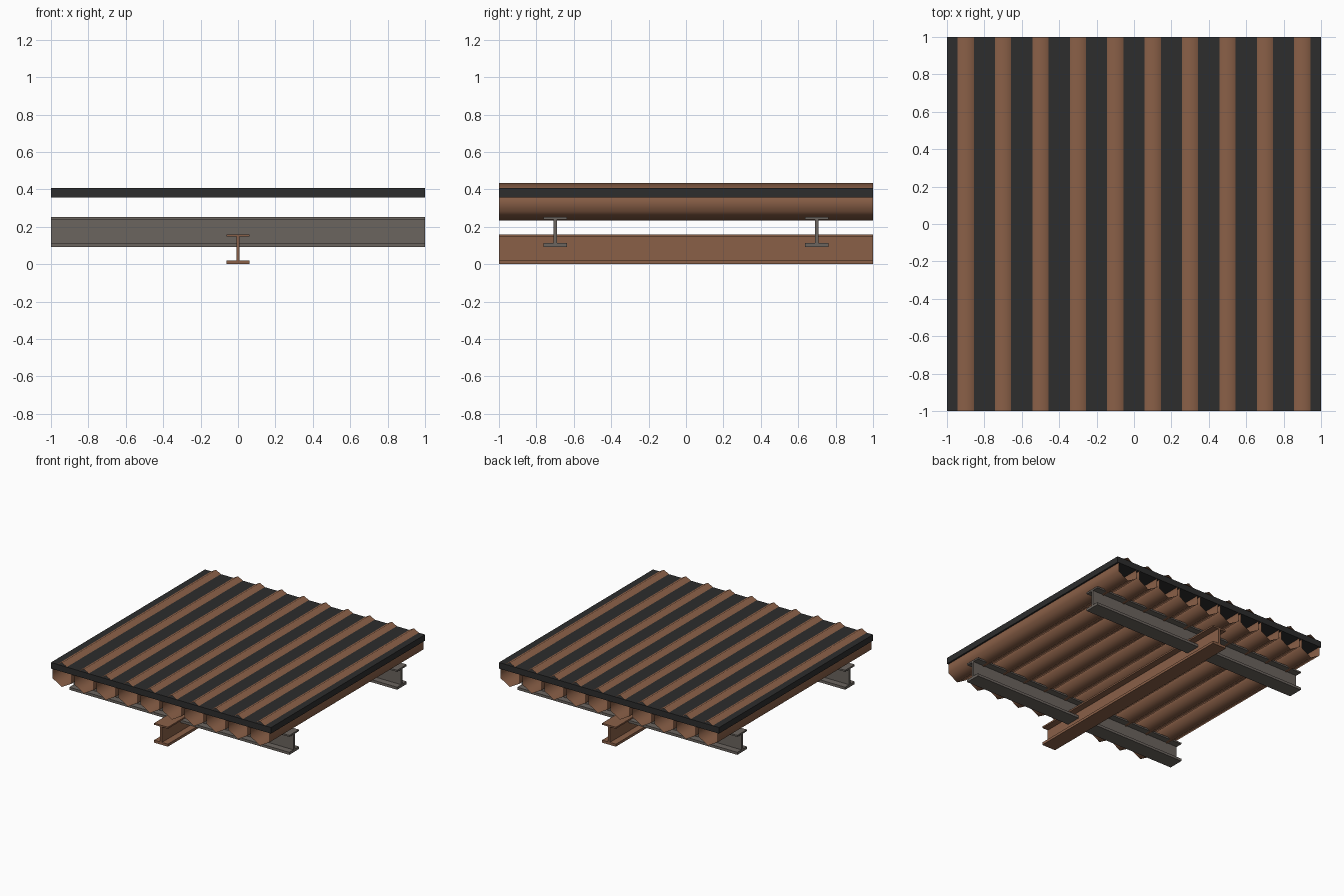
import bpy, bmesh, math
from mathutils import Matrix

if "Cube" in bpy.data.objects:
    bpy.data.objects.remove(bpy.data.objects["Cube"])


def material(name, rgb):
    m = bpy.data.materials.new(name)
    m.diffuse_color = (*rgb, 1.0)
    m.use_nodes = True
    m.node_tree.nodes["Principled BSDF"].inputs["Base Color"].default_value = m.diffuse_color
    return m


RUST = material("rust_brown", (0.255, 0.117, 0.064))
STEEL = material("warm_grey_steel", (0.147, 0.128, 0.113))
DARK = material("charcoal", (0.026, 0.026, 0.026))


def finish(name, bm, mat):
    mesh = bpy.data.meshes.new(name)
    bm.to_mesh(mesh)
    bm.free()
    mesh.materials.append(mat)
    ob = bpy.data.objects.new(name, mesh)
    bpy.context.collection.objects.link(ob)
    return ob


def extrude_along_y(name, profile, mat, capped=True, smooth=False):
    """Sweep a closed (x, z) profile from y = -1 to y = 1."""
    bm = bmesh.new()
    front = [bm.verts.new((x, -1, z)) for x, z in profile]
    back = [bm.verts.new((x, 1, z)) for x, z in profile]
    n = len(profile)
    for i in range(n):
        j = (i + 1) % n
        bm.faces.new((front[i], front[j], back[j], back[i]))
    if capped:
        bm.faces.new(front[::-1])
        bm.faces.new(back)
    bmesh.ops.recalc_face_normals(bm, faces=bm.faces)
    for f in bm.faces:
        f.smooth = smooth
    return finish(name, bm, mat)


def i_beam(name, mat):
    """I-section, 0.16 high, standing on z = 0."""
    flange, web, low, high, top = 0.0625, 0.009, 0.021, 0.147, 0.16
    half = [(flange, 0), (flange, low), (web, low),
            (web, high), (flange, high), (flange, top)]
    profile = half + [(-x, z) for x, z in reversed(half)]
    return extrude_along_y(name, profile, mat)


# Main beam, running front to back
i_beam("main_beam", RUST)

# Two cross beams, running side to side
for side, y in (("front", -0.7), ("back", 0.7)):
    beam = i_beam(side + "_cross_beam", STEEL)
    beam.data.transform(Matrix.Translation((0, y, 0.093)) @ Matrix.Rotation(math.pi / 2, 4, 'Z'))

# Row of open-ended hexagonal tubes with a ridge on top
for k in range(10):
    cx = -0.9 + 0.2 * k
    hexagon = [(cx + 0.1 * math.sin(a * math.pi / 3), 0.333 + 0.1 * math.cos(a * math.pi / 3))
               for a in range(6)]
    extrude_along_y(f"deck_tube_{k + 1}", hexagon, RUST, capped=False, smooth=True)

# Dark slab through which the tube ridges show
slab_profile = [(-1, 0.358), (1, 0.358), (1, 0.408), (-1, 0.408)]
extrude_along_y("deck_slab", slab_profile, DARK)
